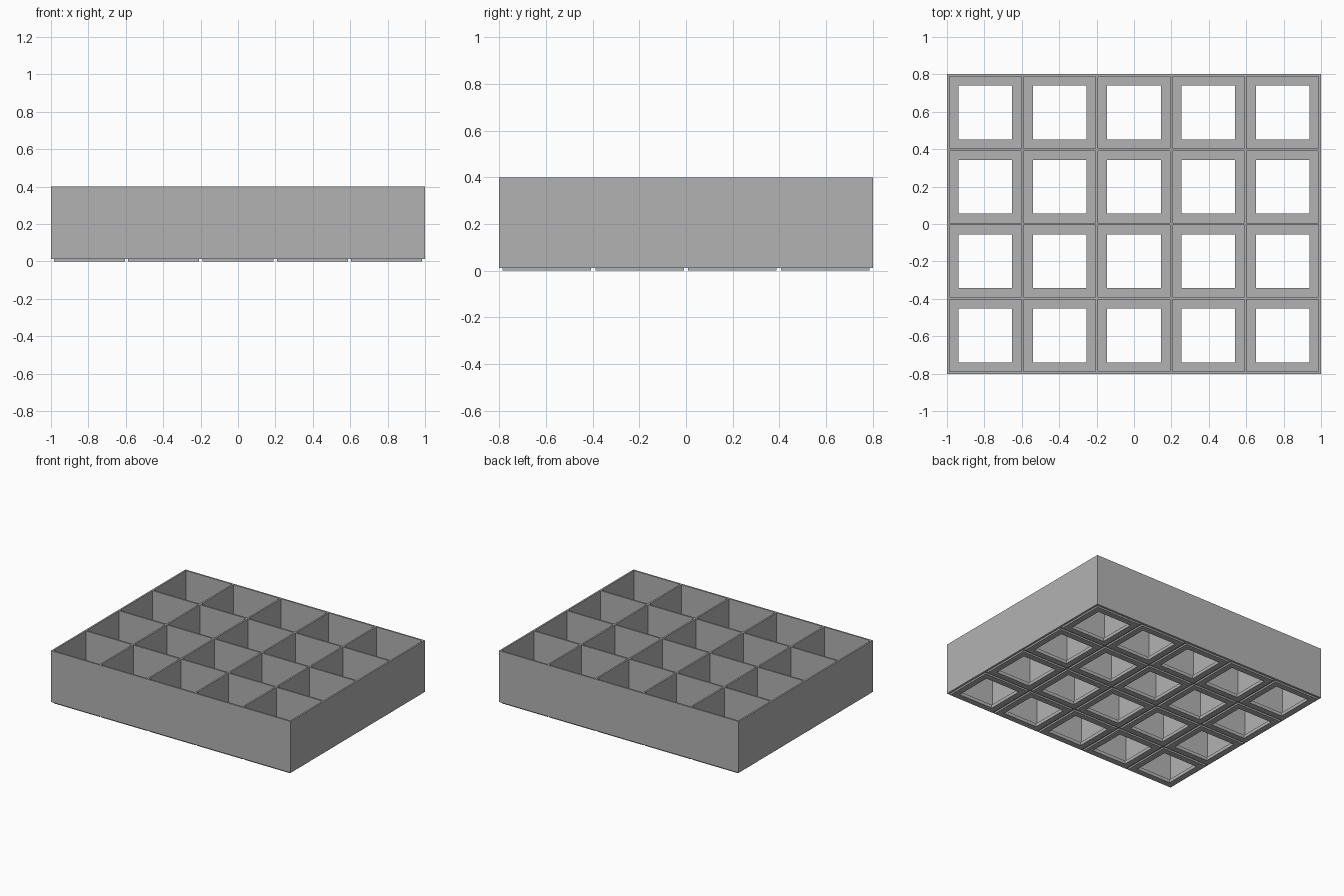
import bpy
import bmesh

cube = bpy.data.objects.get("Cube")
if cube:
    bpy.data.objects.remove(cube, do_unlink=True)

COLS, ROWS = 5, 4
PITCH, WALL = 0.3975, 0.0125
HEIGHT, FOOT_H, FLOOR_TOP = 0.4, 0.0125, 0.025
POCKET, HOLE, FOOT = PITCH - WALL, 0.287, 0.38

grey = bpy.data.materials.new("plain grey")
grey.use_nodes = True
colour = (0.45, 0.45, 0.45, 1)
grey.diffuse_color = colour
grey.node_tree.nodes["Principled BSDF"].inputs["Base Color"].default_value = colour

# Section through one compartment: (square width, height), from rim to underside
SECTION = [(PITCH, HEIGHT), (POCKET, HEIGHT), (POCKET, FLOOR_TOP), (HOLE, FLOOR_TOP),
           (HOLE, 0), (FOOT, 0), (FOOT, FOOT_H), (PITCH, FOOT_H)]


def add_cell(bm, cx, cy):
    """Loft square rings into one open compartment with a framed foot."""
    rings = [[bm.verts.new((cx + sx * w / 2, cy + sy * w / 2, z))
              for sx, sy in ((-1, -1), (1, -1), (1, 1), (-1, 1))]
             for w, z in SECTION]
    for a, b in zip(rings, rings[1:]):
        for i in range(4):
            j = (i + 1) % 4
            bm.faces.new((a[i], a[j], b[j], b[i]))


bm = bmesh.new()
for col in range(COLS):
    for row in range(ROWS):
        add_cell(bm, (col - (COLS - 1) / 2) * PITCH, (row - (ROWS - 1) / 2) * PITCH)
bmesh.ops.remove_doubles(bm, verts=bm.verts, dist=0.0005)

# Thicken the perimeter to a full wall
for v in bm.verts:
    for axis, count in ((0, COLS), (1, ROWS)):
        edge = count * PITCH / 2
        if abs(abs(v.co[axis]) - edge) < 0.0005:
            v.co[axis] += WALL / 2 if v.co[axis] > 0 else -WALL / 2

# Drop the outer sides from the rim
rim = [e for e in bm.edges if e.is_boundary and all(v.co.z > HEIGHT / 2 for v in e.verts)]
skirt = bmesh.ops.extrude_edge_only(bm, edges=rim)["geom"]
for v in skirt:
    if isinstance(v, bmesh.types.BMVert):
        v.co.z = FOOT_H
bmesh.ops.remove_doubles(bm, verts=bm.verts, dist=0.0005)
bmesh.ops.recalc_face_normals(bm, faces=bm.faces)

mesh = bpy.data.meshes.new("compartment_tray")
bm.to_mesh(mesh)
bm.free()
mesh.materials.append(grey)
tray = bpy.data.objects.new("compartment_tray", mesh)
bpy.context.collection.objects.link(tray)
